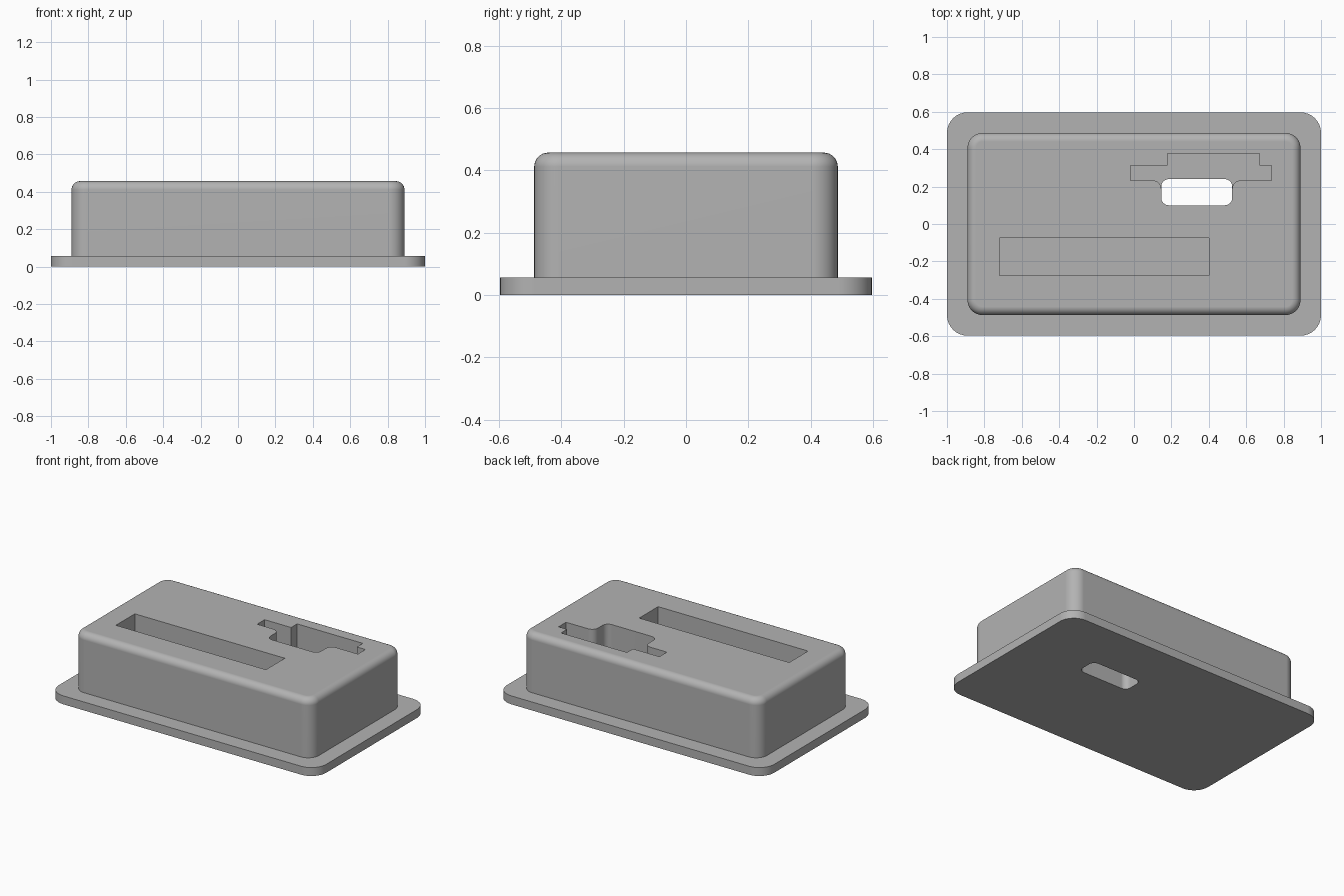
import bpy
import bmesh
import math
from mathutils import Vector

if "Cube" in bpy.data.objects:
    bpy.data.objects.remove(bpy.data.objects["Cube"])

grey = bpy.data.materials.new("plain grey")
grey.use_nodes = True
colour = (0.45, 0.45, 0.45, 1)
grey.diffuse_color = colour
grey.node_tree.nodes["Principled BSDF"].inputs["Base Color"].default_value = colour


def outline(corners, steps=8):
    """Right-angled polygon of (x, y, radius) corners, filleted."""
    pts = []
    for i, (x, y, r) in enumerate(corners):
        p = Vector((x, y))
        if r == 0:
            pts.append(p)
            continue
        u = (Vector(corners[i - 1][:2]) - p).normalized()
        v = (Vector(corners[(i + 1) % len(corners)][:2]) - p).normalized()
        centre = p + r * (u + v)
        for k in range(steps + 1):
            t = math.pi / 2 * k / steps
            pts.append(centre - r * (v * math.cos(t) + u * math.sin(t)))
    return pts


def rect(x0, x1, y0, y1, r):
    return outline([(x0, y0, r), (x1, y0, r), (x1, y1, r), (x0, y1, r)])


def loft(name, rings):
    """Skin a stack of (points, height) rings and cap both ends."""
    bm = bmesh.new()
    loops = [[bm.verts.new((p.x, p.y, z)) for p in pts] for pts, z in rings]
    n = len(loops[0])
    for a, b in zip(loops, loops[1:]):
        for i in range(n):
            j = (i + 1) % n
            bm.faces.new((a[i], a[j], b[j], b[i]))
    bm.faces.new(loops[0][::-1])
    bm.faces.new(loops[-1])
    mesh = bpy.data.meshes.new(name)
    bm.to_mesh(mesh)
    bm.free()
    mesh.materials.append(grey)
    obj = bpy.data.objects.new(name, mesh)
    bpy.context.collection.objects.link(obj)
    return obj


# Flanged block: base plate, then raised body with a rounded top edge
PLATE, TOP, EDGE = 0.057, 0.457, 0.045
HX, HY, CORNER = 0.89, 0.487, 0.08
plate = rect(-1, 1, -0.597, 0.597, 0.11)
rings = [(plate, 0), (plate, PLATE), (rect(-HX, HX, -HY, HY, CORNER), PLATE)]
for k in range(9):
    t = math.pi / 2 * k / 8
    d = EDGE * (1 - math.cos(t))
    rings.append((rect(-HX + d, HX - d, -HY + d, HY - d, CORNER - d),
                  TOP - EDGE + EDGE * math.sin(t)))
body = loft("flanged_block", rings)

# Cutters: long slot, stepped socket, and the hole through its floor
slot = rect(-0.72, 0.402, -0.276, -0.074, 0)
hole = rect(0.146, 0.525, 0.1, 0.24, 0.04)
socket = outline([
    (0.146, 0.1, 0.04), (0.525, 0.1, 0.04), (0.525, 0.233, 0.045),
    (0.734, 0.233, 0), (0.734, 0.313, 0), (0.67, 0.313, 0),
    (0.67, 0.377, 0), (0.178, 0.377, 0), (0.178, 0.313, 0),
    (-0.02, 0.313, 0), (-0.02, 0.233, 0), (0.146, 0.233, 0.045)])

cutters = []
for name, pts, z0, z1 in (("slot_cutter", slot, PLATE, 0.6),
                          ("socket_cutter", socket, PLATE, 0.6),
                          ("hole_cutter", hole, -0.1, 0.2)):
    cutter = loft(name, [(pts, z0), (pts, z1)])
    cutter.hide_render = True
    cutters.append(cutter)
    cut = body.modifiers.new(name, "BOOLEAN")
    cut.operation = "DIFFERENCE"
    cut.solver = "EXACT"
    cut.object = cutter

# Apply the cuts and discard the cutters
bpy.context.view_layer.update()
result = bpy.data.meshes.new_from_object(
    body.evaluated_get(bpy.context.evaluated_depsgraph_get()))
body.modifiers.clear()
body.data = result
for cutter in cutters:
    bpy.data.objects.remove(cutter)

# Smooth the rounded edges, keep the flats flat
bpy.ops.object.select_all(action="DESELECT")
body.select_set(True)
bpy.context.view_layer.objects.active = body
bpy.ops.object.shade_smooth_by_angle(angle=math.radians(30))
weighted = body.modifiers.new("flat_faces", "WEIGHTED_NORMAL")
weighted.keep_sharp = True
